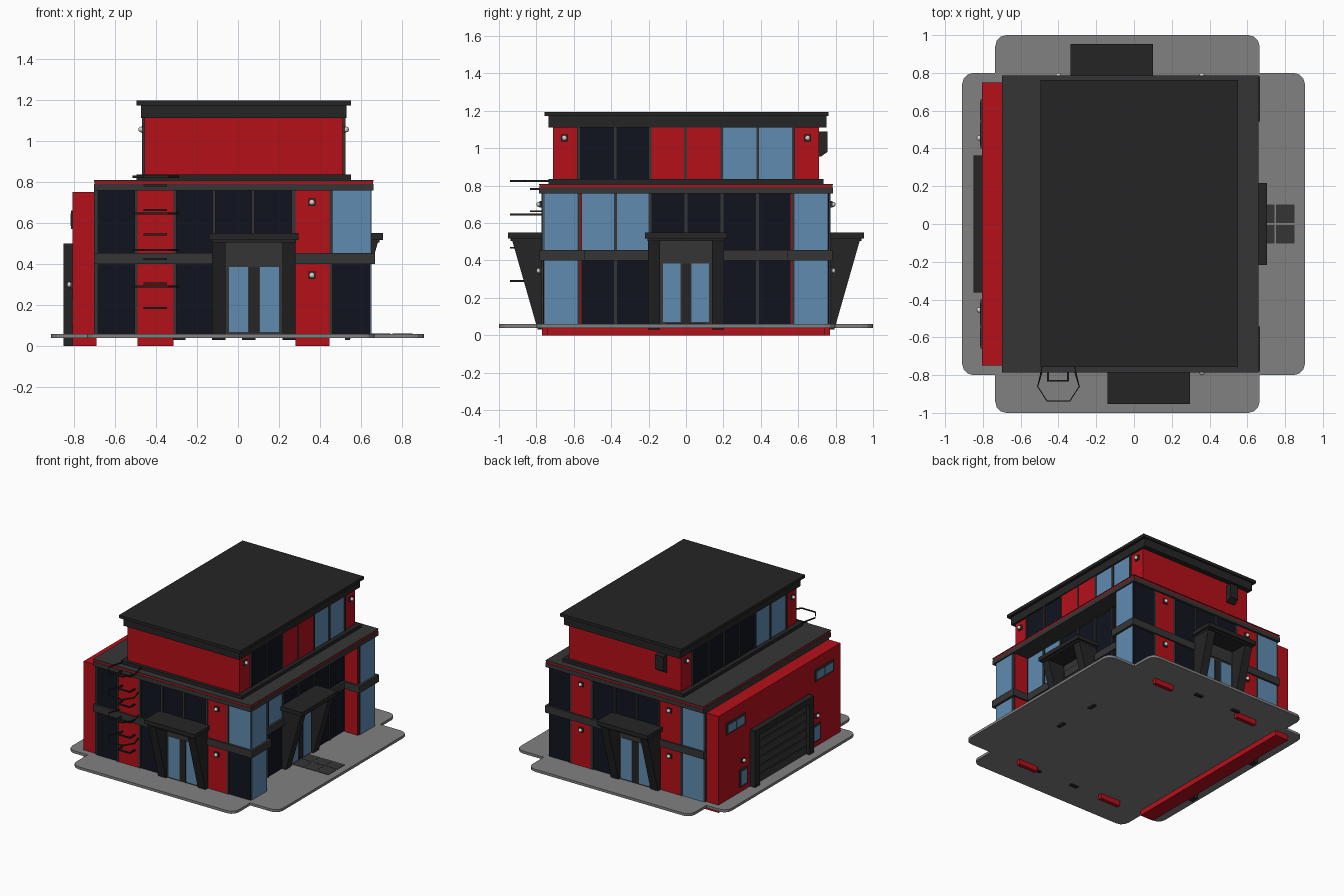
import bpy, bmesh, math
from mathutils import Vector

if "Cube" in bpy.data.objects:
    bpy.data.objects.remove(bpy.data.objects["Cube"])


def material(name, r, g, b):
    m = bpy.data.materials.new(name)
    m.diffuse_color = (r, g, b, 1)
    m.use_nodes = True
    m.node_tree.nodes["Principled BSDF"].inputs["Base Color"].default_value = m.diffuse_color
    return m


RED = material("red_paint", 0.46, 0.005, 0.01)
DARK = material("charcoal", 0.018, 0.018, 0.018)
FRAME = material("frame_grey", 0.036, 0.036, 0.036)
BLUE = material("blue_glass", 0.115, 0.26, 0.44)
BLACK = material("dark_glass", 0.005, 0.007, 0.013)
PAVING = material("paving", 0.22, 0.22, 0.22)
LAMP = material("lamp_glass", 0.65, 0.65, 0.6)

# side -> world position from (u along wall, d outwards, z)
SIDES = {
    "front": lambda u, d, z: (u, -d, z),
    "back": lambda u, d, z: (u, d, z),
    "right": lambda u, d, z: (d, u, z),
    "left": lambda u, d, z: (-d, u, z),
}


def prism(name, ring_a, ring_b, mat):
    bm = bmesh.new()
    a = [bm.verts.new(p) for p in ring_a]
    b = [bm.verts.new(p) for p in ring_b]
    bm.faces.new(a)
    bm.faces.new(b[::-1])
    n = len(a)
    for i in range(n):
        j = (i + 1) % n
        bm.faces.new((a[i], b[i], b[j], a[j]))
    bmesh.ops.recalc_face_normals(bm, faces=bm.faces)
    me = bpy.data.meshes.new(name)
    bm.to_mesh(me)
    bm.free()
    me.materials.append(mat)
    ob = bpy.data.objects.new(name, me)
    bpy.context.collection.objects.link(ob)
    return ob


def slab(name, outline, z0, z1, mat):
    return prism(name, [(x, y, z0) for x, y in outline], [(x, y, z1) for x, y in outline], mat)


def box(name, x0, x1, y0, y1, z0, z1, mat):
    return slab(name, [(x0, y0), (x1, y0), (x1, y1), (x0, y1)], z0, z1, mat)


def wall_box(name, side, u0, u1, d0, d1, z0, z1, mat):
    f = SIDES[side]
    a, b = f(u0, d0, z0), f(u1, d1, z1)
    lo, hi = [min(p) for p in zip(a, b)], [max(p) for p in zip(a, b)]
    return box(name, lo[0], hi[0], lo[1], hi[1], lo[2], hi[2], mat)


def lamp(side, u, d, z):
    wall_box(side + "_lamp_plate", side, u - .018, u + .018, d, d + .012, z - .018, z + .018, FRAME)
    bpy.ops.mesh.primitive_uv_sphere_add(segments=12, ring_count=8, radius=.014,
                                         location=SIDES[side](u, d + .016, z))
    ob = bpy.context.object
    ob.name = side + "_lamp_globe"
    ob.data.materials.append(LAMP)
    bpy.ops.object.shade_smooth()


def facade(side, d, columns, z0, z1, key):
    """Panels with grey mullions between them; key picks the column colour."""
    for i, col in enumerate(columns):
        mat = col[key]
        red = mat is RED
        bottom = 0 if red and z0 < .1 else z0
        wall_box(side + "_panel", side, col[0], col[1], d - .02, d + (.01 if red else .005), bottom, z1, mat)
        if i:
            wall_box(side + "_mullion", side, columns[i - 1][1], col[0], d - .02, d + .013, z0, z1, FRAME)


def entrance(side, c, d):
    """Double door with a canopy held by two tapering brackets."""
    f = SIDES[side]
    wall_box(side + "_door_frame", side, c - .14, c + .14, d, d + .018, .06, .51, FRAME)
    wall_box(side + "_door_header", side, c - .125, c + .125, d, d + .024, .40, .455, FRAME)
    wall_box(side + "_door_post", side, c - .025, c + .025, d, d + .022, .065, .385, DARK)
    for s in (-1, 1):
        wall_box(side + "_door_glass", side, c + s * .03, c + s * .122, d, d + .022, .07, .385, BLUE)
        profile = [(0, .03), (.025, .03), (.165, .52), (0, .52)]
        prism(side + "_bracket", [f(c + s * .138, d + p, z) for p, z in profile],
              [f(c + s * .203, d + p, z) for p, z in profile], DARK)
    wall_box(side + "_canopy_soffit", side, c - .205, c + .205, d, d + .17, .505, .52, DARK)
    wall_box(side + "_canopy", side, c - .218, c + .218, d, d + .185, .518, .55, DARK)


# paved base: cross shape with rounded outer corners
cross = [(-.735, -1), (.665, -1), (.665, -.8), (.905, -.8), (.905, .8), (.665, .8),
         (.665, 1), (-.735, 1), (-.735, .8), (-.91, .8), (-.91, -.8), (-.735, -.8)]
outline, R = [], .06
for i, p in enumerate(cross):
    p, q, n = Vector(p), Vector(cross[i - 1]), Vector(cross[(i + 1) % 12])
    a, b = (q - p).normalized() * R, (n - p).normalized() * R
    if a.x * b.y - a.y * b.x > 0:
        outline.append(tuple(p))
        continue
    for k in range(4):
        t = k / 3 * math.pi / 2
        outline.append(tuple(p + a * (1 - math.sin(t)) + b * (1 - math.cos(t))))
slab("paved_base", outline, .04, .06, PAVING)

# main two-storey body, recessed in the middle of the right side
RX, RY, BY, BX = .515, .565, .76, .645


def body(name, o, z0, z1, mat):
    slab(name, [(-.70, -BY - o), (BX + o, -BY - o), (BX + o, -RY + o), (RX + o, -RY + o),
                (RX + o, RY - o), (BX + o, RY - o), (BX + o, BY + o), (-.70, BY + o)], z0, z1, mat)


body("body_walls", 0, .05, .77, FRAME)
body("floor_band", .022, .40, .455, FRAME)

front_cols = [(-.685, -.505, BLACK, BLACK), (-.49, -.315, RED, RED), (-.30, -.125, BLACK, BLACK),
              (-.11, .065, BLACK, BLACK), (.08, .26, BLACK, BLACK), (.28, .445, RED, RED),
              (.46, .642, BLUE, BLACK)]
back_cols = [(-.685, -.505, BLUE, BLUE)] + front_cols[1:6] + [(.46, .642, BLACK, BLACK)]
recess_cols = [(-.56, -.385, BLUE, BLACK), (-.37, -.20, BLUE, BLACK), (-.185, -.008, BLACK, BLACK),
               (.008, .185, BLACK, BLACK), (.20, .375, BLACK, BLACK), (.39, .56, BLACK, BLACK)]
end_cols = [[(-.757, -.58, BLUE, BLUE)], [(.58, .757, BLUE, BLUE)]]
for side, d, cols in (("front", BY, front_cols), ("back", BY, back_cols), ("right", RX, recess_cols),
                      ("right", BX, end_cols[0]), ("right", BX, end_cols[1])):
    facade(side, d, cols, .455, .76, 2)
    facade(side, d, cols, .06, .40, 3)

# red cheeks of the right recess
for s in (-1, 1):
    for z0, z1 in ((.06, .40), (.455, .76)):
        a, b = sorted((s * (RY - .008), s * (RY + .01)))
        box("recess_cheek", RX + .01, BX - .005, a, b, z0, z1, RED)

# lower roof
box("lower_roof_fascia", -.70, .66, -.785, .785, .757, .79, FRAME)
box("lower_roof_red_trim", -.698, .658, -.782, .782, .79, .805, RED)
box("lower_roof_top", -.70, .66, -.785, .785, .803, .81, FRAME)

# entrances
entrance("front", .0775, BY + .008)
entrance("back", -.1175, BY + .008)
entrance("right", 0, RX + .005)

# doormat tiles outside the right entrance
for i in range(3):
    for y in (-.103, .005):
        x = .538 + i * .107
        box("doormat_tile", x, x + .098, y, y + .098, .055, .063, FRAME)

# garage block on the left
box("garage_wall", -.805, -.69, -.75, .75, 0, .75, RED)
for s in (-1, 1):
    a, b = sorted((s * .305, s * .363))
    wall_box("garage_jamb", "left", a, b, .80, .85, 0, .50, DARK)
wall_box("garage_lintel", "left", -.363, .363, .80, .85, .45, .50, DARK)
wall_box("garage_door", "left", -.31, .31, .80, .815, .03, .455, DARK)
for i in range(6):
    z = .065 + i * .065
    wall_box("garage_door_slat", "left", -.305, .305, .81, .825, z, z + .055, FRAME)
for s in (-1, 1):
    for u0, u1, z0, z1, panes in ((.43, .66, .57, .66, 2), (.40, .50, .10, .235, 1)):
        a, b = sorted((s * u0, s * u1))
        wall_box("garage_window_frame", "left", a, b, .80, .813, z0, z1, FRAME)
        w = (b - a - .015) / panes
        for k in range(panes):
            p = a + .015 + k * w
            wall_box("garage_window_glass", "left", p, p + w - .015, .80, .816, z0 + .015, z1 - .015, BLUE)
    lamp("left", s * .455, .803, .30)

# upper storey
box("upper_base_trim", -.495, .55, -.735, .735, .808, .835, DARK)
box("upper_walls", -.455, .51, -.71, .71, .83, 1.12, RED)
edges = [-.575, -.378, -.192, -.003, .192, .383, .575]
upper = {"right": (.51, [BLACK, BLACK, RED, RED, BLUE, BLUE]),
         "left": (.455, [BLUE, BLUE, BLACK, BLACK, BLACK, BLACK])}
for side, (d, mats) in upper.items():
    cols = [(edges[i] + .007, edges[i + 1] - .007, m) for i, m in enumerate(mats)]
    facade(side, d, cols, .835, 1.115, 2)
    for u in (edges[0], edges[-1]):
        wall_box(side + "_upper_mullion", side, u - .007, u + .007, d - .01, d + .013, .835, 1.115, FRAME)
    for u in (-.65, .65):
        lamp(side, u, d, 1.055)

# top roof
box("top_roof_fascia", -.472, .527, -.735, .75, 1.11, 1.175, DARK)
box("top_roof", -.495, .55, -.757, .763, 1.172, 1.195, DARK)

# vent hood on the back of the upper storey
hood = [(.70, .955), (.72, .955), (.757, .98), (.757, 1.09), (.70, 1.09)]
prism("vent_hood", [(-.335, y, z) for y, z in hood], [(-.265, y, z) for y, z in hood], DARK)

# wall lamps
for z in (.345, .70):
    lamp("front", .36, BY + .01, z)
    lamp("back", .36, BY + .01, z)
    lamp("back", -.40, BY + .01, z)


# fire ladder: rungs and safety hoops swept along a short path
def bar_path(name, points, width, height, z):
    for (ax, ay), (bx, by) in zip(points, points[1:]):
        a, b = Vector((ax, ay)), Vector((bx, by))
        t = (b - a).normalized() * width / 2
        n = Vector((-t.y, t.x))
        a, b = a - t, b + t
        slab(name, [tuple(a - n), tuple(b - n), tuple(b + n), tuple(a + n)], z - height / 2, z + height / 2, DARK)


for i in range(6):
    bar_path("ladder_rung", [(-.455, -.765), (-.455, -.83), (-.35, -.83), (-.35, -.765)], .01, .01, .187 + i * .119)
for z in (.29, .468, .646, .825):
    y = -.73 if z > .8 else -.765
    bar_path("ladder_hoop", [(-.48, y), (-.51, -.86), (-.46, -.938), (-.34, -.938), (-.29, -.86), (-.32, y)],
             .005, .01, z)
